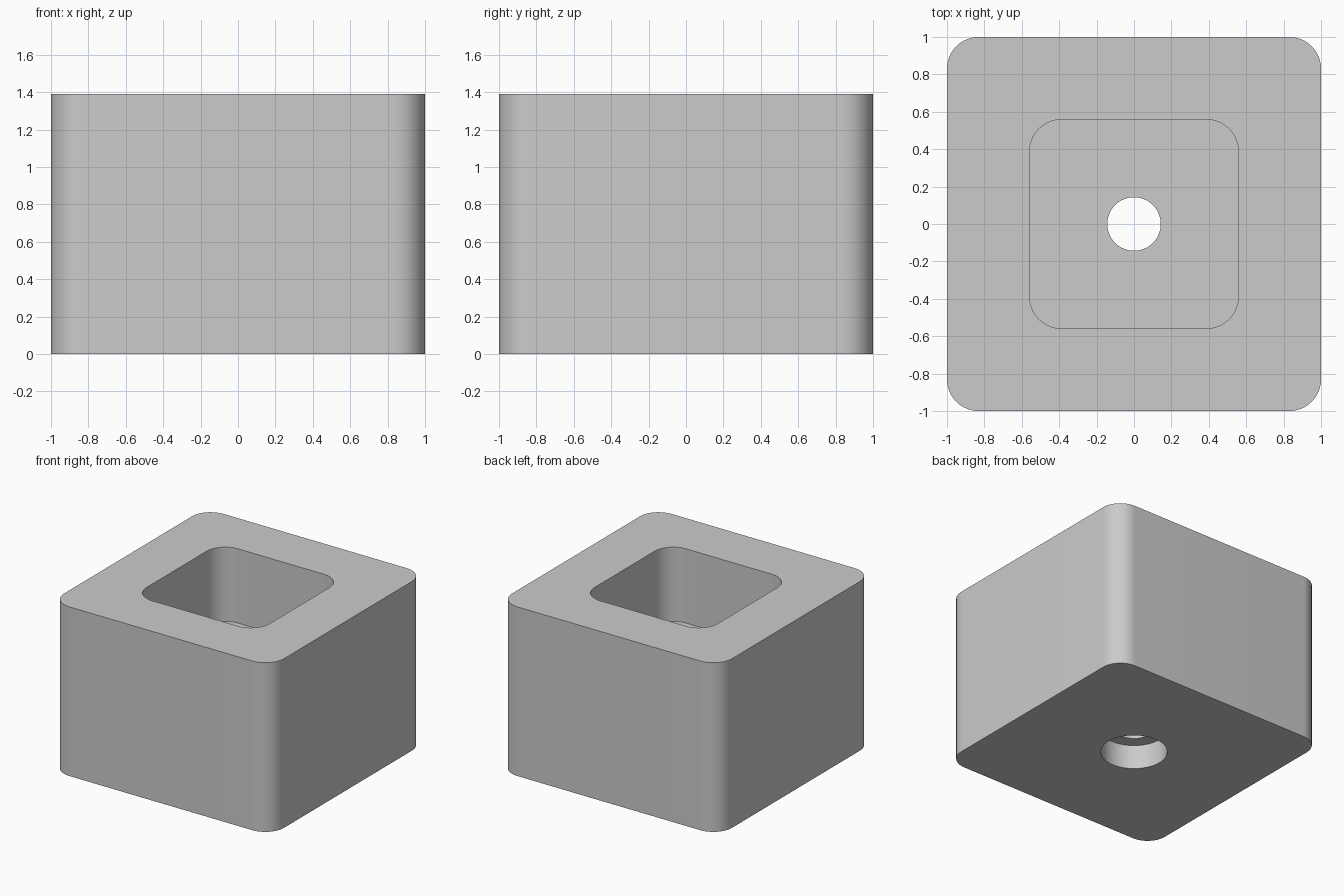
import bpy, bmesh, math

cube = bpy.data.objects.get("Cube")
if cube:
    bpy.data.objects.remove(cube, do_unlink=True)

STEPS = 16  # segments per rounded corner


def rounded_loop(bm, half, radius, z):
    """Ring of vertices round a rounded square; radius == half gives a circle."""
    ring = []
    for corner in range(4):
        mid = math.pi / 4 + corner * math.pi / 2
        cx = math.copysign(half - radius, math.cos(mid))
        cy = math.copysign(half - radius, math.sin(mid))
        for i in range(STEPS + 1):
            a = (corner + i / STEPS) * math.pi / 2
            ring.append(bm.verts.new((cx + radius * math.cos(a),
                                      cy + radius * math.sin(a), z)))
    return ring


# Sizes
height, floor_z, bore_z = 1.39, 0.78, 0.2
outer, pocket, hole, counterbore = 1.0, 0.558, 0.143, 0.25
corner = 0.17

# Closed section: outer wall, rim, pocket, through hole, counterbore, underside
section = [
    (outer, corner, 0), (outer, corner, height),
    (pocket, corner, height), (pocket, corner, floor_z),
    (hole, hole, floor_z), (hole, hole, bore_z),
    (counterbore, counterbore, bore_z), (counterbore, counterbore, 0),
]

bm = bmesh.new()
rings = [rounded_loop(bm, *row) for row in section]
for k, low in enumerate(rings):
    high = rings[(k + 1) % len(rings)]
    for i in range(len(low)):
        j = (i + 1) % len(low)
        bm.faces.new((low[i], low[j], high[j], high[i]))
bmesh.ops.remove_doubles(bm, verts=bm.verts, dist=0.0001)
bmesh.ops.recalc_face_normals(bm, faces=bm.faces)

mesh = bpy.data.meshes.new("mounting_block")
bm.to_mesh(mesh)
bm.free()
block = bpy.data.objects.new("mounting_block", mesh)
bpy.context.collection.objects.link(block)

# Plain grey
grey = bpy.data.materials.new("plain_grey")
grey.use_nodes = True
colour = (0.6, 0.6, 0.6, 1)
grey.diffuse_color = colour
grey.node_tree.nodes["Principled BSDF"].inputs["Base Color"].default_value = colour
mesh.materials.append(grey)

bpy.ops.object.select_all(action="DESELECT")
block.select_set(True)
bpy.context.view_layer.objects.active = block
bpy.ops.object.shade_smooth_by_angle(angle=math.radians(30))
